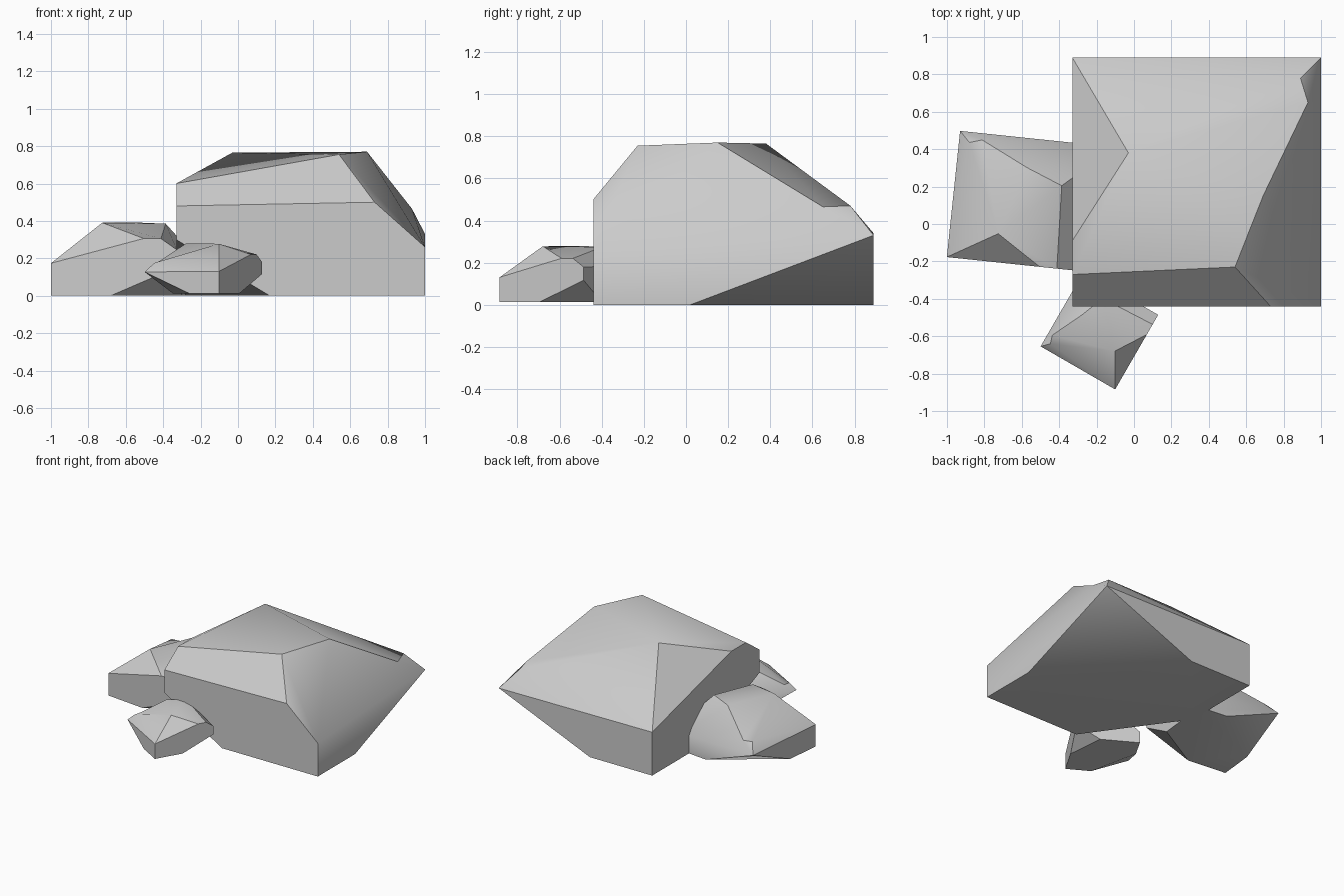
import bpy, bmesh
from math import radians

if "Cube" in bpy.data.objects:
    bpy.data.objects.remove(bpy.data.objects["Cube"])

# One faceted boulder; points are in the large rock's layout
CX, CY = 0.335, 0.225
P = {
    'BL0': (-.33, .89, 0), 'BL': (-.33, .89, .34),            # back left corner
    'BR': (1, .89, .33), 'UB': (.21, .89, 0), 'UR': (1, .02, 0),  # undercut back right
    'FR0': (1, -.44, 0), 'FR': (1, -.44, .26),                # front right corner
    'UF': (.17, -.44, 0), 'UL': (-.33, .26, 0), 'FL0': (-.33, -.44, .3),  # undercut front left
    'FL': (-.33, -.44, .48), 'F2': (.73, -.44, .5),           # front rim
    'L2': (-.33, -.27, .6), 'L1': (-.33, -.09, .6),           # left rim
    'F': (.54, -.23, .755), 'T': (-.03, .38, .765),           # crown
    'C': (.69, .15, .77), 'Q': (.93, .65, .465), 'B': (.89, .78, .47),
}
FACES = """BL0 UB UR FR0 UF UL
UF FR0 FR F2 FL FL0
UL UF FL0
BL0 UL FL0 FL L2 L1 BL
UB BL0 BL BR
UR UB BR
FR0 UR BR FR
FL F2 F L2
L2 F T L1
F C T
L1 T BL
T B BL
T C Q B
F2 FR F
F FR C
C FR Q
FR BR Q
Q BR B
BL B BR"""


def rock(name, centre, scale, angle, z=0):
    bm = bmesh.new()
    v = {k: bm.verts.new((x - CX, y - CY, h)) for k, (x, y, h) in P.items()}
    for row in FACES.splitlines():
        bm.faces.new([v[k] for k in row.split()])
    bmesh.ops.recalc_face_normals(bm, faces=bm.faces)
    me = bpy.data.meshes.new(name)
    bm.to_mesh(me)
    bm.free()
    ob = bpy.data.objects.new(name, me)
    bpy.context.collection.objects.link(ob)
    ob.location = (centre[0], centre[1], z)
    ob.scale = (scale,) * 3
    ob.rotation_euler.z = radians(angle)
    bpy.ops.object.select_all(action='DESELECT')
    ob.select_set(True)
    bpy.context.view_layer.objects.active = ob
    bpy.ops.object.shade_smooth_by_angle(angle=radians(30))


# The three rocks are turned and scaled copies
rock('large_rock', (CX, CY), 1, 0)
rock('medium_rock', (-.628, .125), .51, 84)
rock('small_rock', (-.185, -.57), .346, 150, .013)
